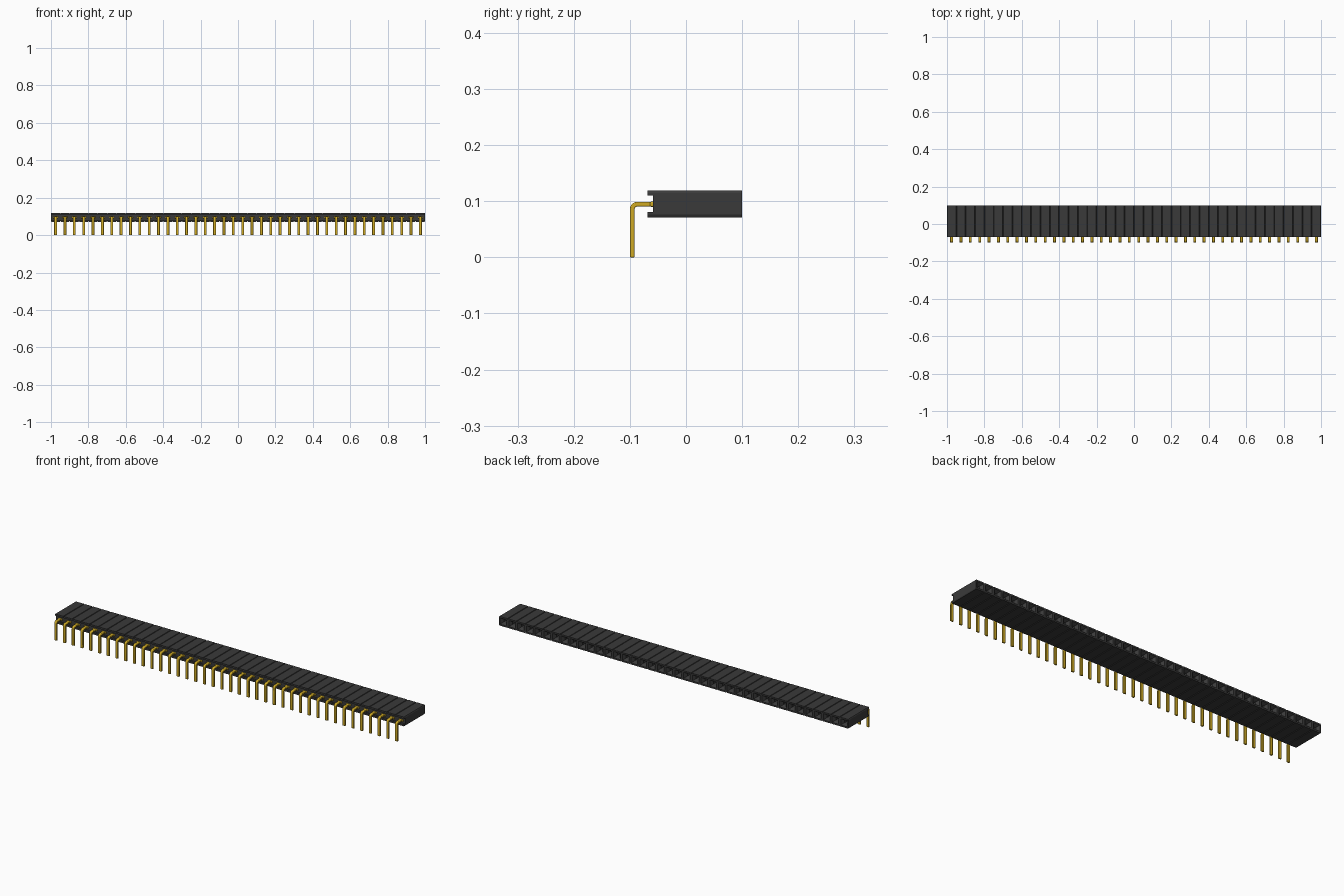
import bpy, bmesh, math

if "Cube" in bpy.data.objects:
    bpy.data.objects.remove(bpy.data.objects["Cube"])

COUNT, PITCH = 40, 0.05
ZC = 0.0955                    # mid height of the housing
FRONT, CHANNEL, BACK = -0.069, -0.059, 0.1
W, WT = PITCH / 2, 0.0225      # half width of a cell, half width of its flat top
H, HS, HC = 0.024, 0.0195, 0.015  # half heights: flat top, groove, front channel


def material(name, rgb):
    m = bpy.data.materials.new(name)
    m.use_nodes = True
    m.diffuse_color = (*rgb, 1)
    m.node_tree.nodes["Principled BSDF"].inputs["Base Color"].default_value = (*rgb, 1)
    return m


black = material("black plastic", (0.042, 0.042, 0.042))
gold = material("gold metal", (0.62, 0.4, 0.018))


def finish(name, bm, mat):
    bmesh.ops.remove_doubles(bm, verts=bm.verts, dist=0.00005)
    bmesh.ops.recalc_face_normals(bm, faces=bm.faces)
    me = bpy.data.meshes.new(name)
    bm.to_mesh(me)
    bm.free()
    me.materials.append(mat)
    ob = bpy.data.objects.new(name, me)
    bpy.context.collection.objects.link(ob)
    return ob


def rect(w, h, y):
    return [(-w, y, h), (w, y, h), (w, y, -h), (-w, y, -h)]


# Housing: one cell per contact, grooved above and below, socket at the back
bm = bmesh.new()
for i in range(COUNT):
    x0 = (i - (COUNT - 1) / 2) * PITCH

    def face(pts):
        bm.faces.new([bm.verts.new((x0 + x, y, ZC + z)) for x, y, z in pts])

    def tube(a, b):
        for k in range(4):
            n = (k + 1) % 4
            face([a[k], a[n], b[n], b[k]])

    mouth, throat, floor = rect(0.019, 0.016, BACK), rect(0.008, 0.007, 0.085), rect(0.008, 0.007, 0.0)
    tube(mouth, throat)
    tube(throat, floor)
    face(floor)
    face(rect(W, HC, CHANNEL))
    for s in (1, -1):
        edge = [(-W, s * HS), (-WT, s * H), (WT, s * H), (W, s * HS)]
        # grooved outer surface
        for (xa, za), (xb, zb) in zip(edge, edge[1:]):
            face([(xa, FRONT, za), (xb, FRONT, zb), (xb, BACK, zb), (xa, BACK, za)])
        # front lip, channel wall and rim round the socket
        face([(x, FRONT, z) for x, z in edge] + [(W, FRONT, s * HC), (-W, FRONT, s * HC)])
        face([(-W, FRONT, s * HC), (W, FRONT, s * HC), (W, CHANNEL, s * HC), (-W, CHANNEL, s * HC)])
        face([(x, BACK, z) for x, z in edge] + [(0.019, BACK, s * 0.016), (-0.019, BACK, s * 0.016)])
        face([(s * W, BACK, HS), (s * W, BACK, -HS), (s * 0.019, BACK, -0.016), (s * 0.019, BACK, 0.016)])
    # end wall with the channel cut into it
    if i in (0, COUNT - 1):
        x = -W if i == 0 else W
        outline = [(FRONT, HS), (BACK, HS), (BACK, -HS), (FRONT, -HS),
                   (FRONT, -HC), (CHANNEL, -HC), (CHANNEL, HC), (FRONT, HC)]
        face([(x, y, z) for y, z in outline])
finish("housing", bm, black)


# Prism from a side outline (y, z), centred on x
def prism(bm, outline, width):
    f = bm.faces.new([bm.verts.new((-width / 2, y, z)) for y, z in outline])
    r = bmesh.ops.extrude_face_region(bm, geom=[f])
    bmesh.ops.translate(bm, vec=(width, 0, 0),
                        verts=[v for v in r["geom"] if isinstance(v, bmesh.types.BMVert)])


# Pins: right-angle legs with a shoulder where they enter the housing
def arc(radius):
    cy, cz = -0.0865, 0.0855
    return [(cy - radius * math.cos(a), cz + radius * math.sin(a))
            for a in (math.pi / 2 * k / 6 for k in range(7))]


bm = bmesh.new()
outer, inner = arc(0.0135), arc(0.005)
prism(bm, [(-0.1, 0)] + outer + [(-0.05, 0.099), (-0.05, 0.0905)] + inner[::-1] + [(-0.0915, 0)], 0.015)
prism(bm, [(-0.064, 0.0993), (-0.055, 0.0993), (-0.055, 0.0902), (-0.064, 0.0902)], 0.025)
pins = finish("pins", bm, gold)
pins.location.x = -(COUNT - 1) / 2 * PITCH
bpy.ops.object.select_all(action="DESELECT")
pins.select_set(True)
bpy.context.view_layer.objects.active = pins
bpy.ops.object.shade_smooth_by_angle(angle=math.radians(30))

# Soften the long edges, then repeat along the housing
soft = pins.modifiers.new("soft edges", "BEVEL")
soft.width = 0.002
soft.segments = 2
soft.limit_method = "ANGLE"
soft.angle_limit = math.radians(40)
row = pins.modifiers.new("row", "ARRAY")
row.count = COUNT
row.use_relative_offset = False
row.use_constant_offset = True
row.constant_offset_displace = (PITCH, 0, 0)
